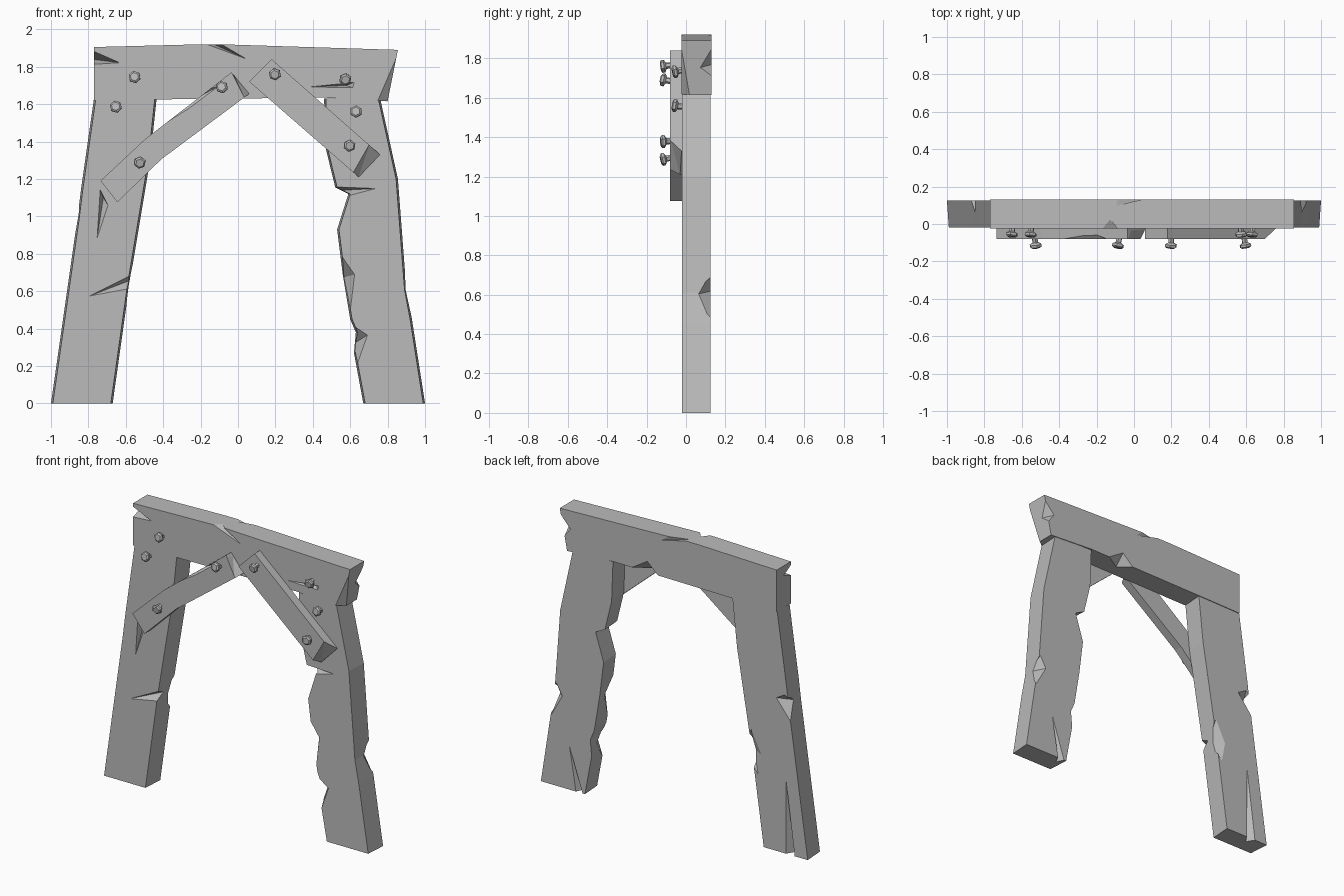
import bpy
import bmesh
import random
from mathutils import Matrix, Vector

random.seed(4)
CM = 0.01  # all measurements below are in hundredths of a unit

default_cube = bpy.data.objects.get("Cube")
if default_cube:
    bpy.data.objects.remove(default_cube, do_unlink=True)

# One weathered grey for everything
grey = bpy.data.materials.new("weathered_grey")
grey.use_nodes = True
colour = (0.5, 0.5, 0.5, 1)
grey.diffuse_color = colour
grey.node_tree.nodes["Principled BSDF"].inputs["Base Color"].default_value = colour


def make_object(name, bm):
    """Turn a bmesh into a flat shaded object scaled to units."""
    bmesh.ops.recalc_face_normals(bm, faces=bm.faces)
    bmesh.ops.scale(bm, vec=Vector((CM, CM, CM)), verts=bm.verts)
    mesh = bpy.data.meshes.new(name)
    bm.to_mesh(mesh)
    bm.free()
    mesh.materials.append(grey)
    obj = bpy.data.objects.new(name, mesh)
    bpy.context.collection.objects.link(obj)
    return obj


def plank(name, left, right, front, back, taper=0):
    """Board from its left and right edge chains (x, z), listed bottom to top.
    The front face is narrower than the back one by the taper on each side."""
    bm = bmesh.new()
    rings = []
    for y, inset in ((front, taper), (back, 0)):
        ring = [bm.verts.new((x + inset, y, z)) for x, z in left]
        ring += [bm.verts.new((x - inset, y, z)) for x, z in reversed(right)]
        rings.append(ring)
        bm.faces.new(ring)
    count = len(rings[0])
    for i in range(count):
        j = (i + 1) % count
        bm.faces.new((rings[0][i], rings[0][j], rings[1][j], rings[1][i]))
    return make_object(name, bm)


def chip(obj, *notches):
    """Carve splinters and chips: each notch is the hull of a few points."""
    bm = bmesh.new()
    for points in notches:
        verts = [bm.verts.new(p) for p in points]
        bmesh.ops.convex_hull(bm, input=verts)
    cutter = make_object(obj.name + "_cutter", bm)
    cutter.hide_render = True
    modifier = obj.modifiers.new("chips", "BOOLEAN")
    modifier.operation = "DIFFERENCE"
    modifier.solver = "EXACT"
    modifier.object = cutter
    bpy.context.view_layer.update()
    depsgraph = bpy.context.evaluated_depsgraph_get()
    carved = bpy.data.meshes.new_from_object(obj.evaluated_get(depsgraph))
    obj.modifiers.clear()
    obj.data = carved
    bpy.data.objects.remove(cutter, do_unlink=True)


def bolt(name, x, z, surface):
    """Hexagonal head on a flared neck, knocked slightly askew."""
    bm = bmesh.new()
    sections = ((2, 1.6), (-2, 1.6), (-3, 3.3), (-4.3, 3.3), (-5, 2.3))
    previous = None
    for y, radius in sections:
        ring = bmesh.ops.create_circle(bm, segments=6, radius=radius)["verts"]
        bmesh.ops.rotate(bm, verts=ring, matrix=Matrix.Rotation(1.5708, 3, "X"))
        bmesh.ops.translate(bm, verts=ring, vec=(0, y, 0))
        if previous:
            for i in range(len(ring)):
                bm.faces.new((previous[i - 1], previous[i], ring[i], ring[i - 1]))
        else:
            bm.faces.new(ring)
        previous = ring
    bm.faces.new(previous)
    for axis in "XYZ":
        turn = Matrix.Rotation(random.uniform(-0.25, 0.25), 3, axis)
        bmesh.ops.rotate(bm, verts=bm.verts, matrix=turn)
    bmesh.ops.translate(bm, verts=bm.verts, vec=(x, surface, z))
    make_object(name, bm)


# Depths of the timber faces
FRONT, BACK, BRACE = -2, 12.5, -8
OUT_F, OUT_B = FRONT - 1, BACK + 1  # just outside the front and back faces

# Right post
right_post = plank(
    "right_post",
    left=[(-100, 0), (-86, 98), (-84, 114), (-77, 163)],
    right=[(-67, 0), (-58, 64), (-47, 130), (-43.5, 163)],
    front=FRONT, back=BACK, taper=1)
chip(
    right_post,
    # front splits
    [(-83, OUT_F, 56), (-57, OUT_F, 69), (-56, OUT_F, 61), (-57, 4, 66)],
    [(-76, OUT_F, 84), (-74, OUT_F, 115), (-69, OUT_F, 105), (-72, 3, 110)],
    # outer and inner edge chips at the back
    [(-82, OUT_B, 108), (-88, OUT_B, 88), (-75, OUT_B, 104),
     (-87, 5, 102), (-95, OUT_B, 100)],
    [(-58, OUT_B, 80), (-64, OUT_B, 46), (-67, OUT_B, 62),
     (-56, 7, 62), (-50, OUT_B, 62)],
    # long crack rising from the foot
    [(-83, OUT_B, 60), (-91, OUT_B, -1), (-83, OUT_B, -1), (-87, 7, -1)])

# Left post, heavily worn on its inner edge
left_post = plank(
    "left_post",
    left=[(67, 0), (62, 27), (63, 38), (60, 45), (56, 69), (53, 93),
          (59, 112), (52, 115.5), (47, 136), (46, 163)],
    right=[(100, 0), (93, 45), (90, 61), (85.5, 120), (76, 163)],
    front=FRONT, back=BACK, taper=1)
chip(
    left_post,
    [(50, OUT_F, 116), (76, OUT_F, 115), (57, OUT_F, 110), (57, 5, 114)],
    [(54, OUT_F, 82), (63, OUT_F, 69), (60, OUT_F, 44),
     (55, 9, 67), (49, OUT_F, 66)],
    [(61, OUT_F, 43), (70, OUT_F, 37), (64, OUT_F, 20),
     (62, 7, 32), (55, OUT_F, 32)],
    # outer back chip and cracked foot
    [(88, OUT_B, 71), (92, OUT_B, 46), (83, OUT_B, 62),
     (91.5, 4.5, 60), (99, OUT_B, 60)],
    [(80, OUT_B, 35), (68, OUT_B, -1), (74, OUT_B, -1), (71, 7, -1)])

# Cross beam
beam = plank(
    "cross_beam",
    left=[(-77, 162), (-77, 190.5)],
    right=[(-44, 162.5), (46, 163.5), (80, 161.5), (85.5, 189), (-10, 192), (-19, 192)],
    front=FRONT - 0.3, back=BACK + 0.5)
chip(
    beam,
    # top split and chipped right end
    [(-20, OUT_F, 193), (-10, OUT_F, 193), (7, OUT_F, 183), (-15, 3, 193)],
    [(-78, OUT_F, 189), (-78, OUT_F, 181), (-62, OUT_F, 182), (-78, 6, 184)],
    # left end, front corner and back corner
    [(86, OUT_F, 190), (73, OUT_F, 160), (81, 3, 160), (88, OUT_F, 160)],
    [(87, OUT_B, 188), (84, OUT_B, 168), (77, OUT_B, 177),
     (84, 6, 175), (92, OUT_B, 178)],
    # front scratch, back underside and back top
    [(34, OUT_F, 169), (63, OUT_F, 172), (62, OUT_F, 168.5), (58, 1, 170)],
    [(36, OUT_B, 161), (8, OUT_B, 160), (20, OUT_B, 171), (20, 3, 160)],
    [(-14, 9, 193), (12, OUT_B, 187), (-13, OUT_B, 193), (4, OUT_B, 193)])

# Diagonal braces
right_brace = plank(
    "right_brace",
    left=[(-64.5, 107.5), (-73.5, 119), (-50, 141), (-3.5, 177)],
    right=[(-41, 130.5), (6, 165.5)],
    front=BRACE, back=FRONT)
chip(
    right_brace,
    [(-4, -9, 178), (4, -9, 162), (10, -9, 166), (2, -9, 182),
     (7, FRONT, 165), (-3, FRONT, 178)],
    [(-50, -9, 142), (-26, -9, 157), (-6, -9, 172), (-28, -4, 160), (-30, -9, 165)])

left_brace = plank(
    "left_brace",
    left=[(64.5, 121), (6, 172)],
    right=[(76, 133), (18, 184)],
    front=BRACE, back=FRONT)
chip(
    left_brace,
    [(72, -9, 143), (60, -9, 122), (79, FRONT, 136),
     (63, FRONT, 117), (84, -9, 134), (66, -9, 112)])

# Bolts through the timbers and through the braces
timber_bolts = [(-55, 174), (-65, 158), (57, 174), (63.5, 155.5)]
brace_bolts = [(-8, 168.5), (-53, 129.5), (20, 176.5), (59, 138)]
for surface, label, spots in ((FRONT, "timber", timber_bolts), (BRACE, "brace", brace_bolts)):
    for number, (x, z) in enumerate(spots):
        bolt(f"{label}_bolt_{number}", x, z, surface)
